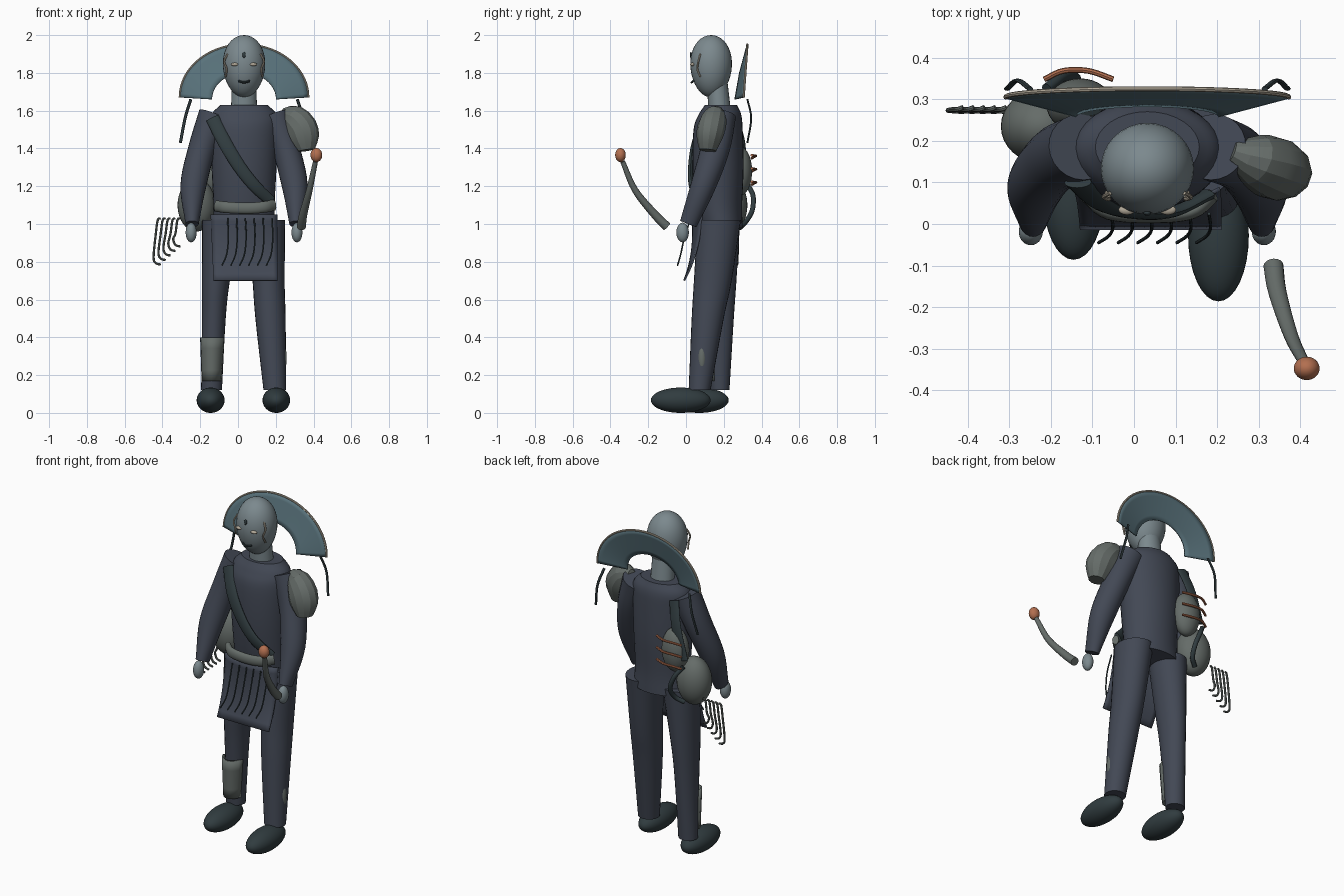
import bpy, bmesh, math
from mathutils import Vector
from math import sin, cos, pi, radians

if "Cube" in bpy.data.objects:
    bpy.data.objects.remove(bpy.data.objects["Cube"])

CX = 0.032  # body centre line


def mat(name, r, g, b):
    m = bpy.data.materials.new(name)
    m.diffuse_color = (r, g, b, 1)
    m.use_nodes = True
    m.node_tree.nodes["Principled BSDF"].inputs["Base Color"].default_value = m.diffuse_color
    return m


SKIN = mat("skin", .20, .25, .27)
CLOTH = mat("cloth", .055, .065, .09)
DARK = mat("dark", .03, .045, .05)
ARMOUR = mat("armour", .13, .15, .14)
TEAL = mat("teal", .10, .17, .20)
TAN = mat("tan", .45, .40, .32)
COPPER = mat("copper", .45, .16, .08)


def finish(bm, name, m, angle=40):
    bmesh.ops.recalc_face_normals(bm, faces=bm.faces)
    me = bpy.data.meshes.new(name)
    bm.to_mesh(me)
    bm.free()
    me.materials.append(m)
    ob = bpy.data.objects.new(name, me)
    bpy.context.collection.objects.link(ob)
    bpy.ops.object.select_all(action='DESELECT')
    ob.select_set(True)
    bpy.context.view_layer.objects.active = ob
    bpy.ops.object.shade_smooth_by_angle(angle=radians(angle))
    return ob


def spline(pts, sub):
    """Catmull-Rom samples through points of any dimension."""
    p = [tuple(2 * a - b for a, b in zip(pts[0], pts[1]))] + list(pts)
    p.append(tuple(2 * a - b for a, b in zip(pts[-1], pts[-2])))
    out = []
    for i in range(1, len(p) - 2):
        for k in range(sub):
            t = k / sub
            out.append([.5 * (2 * b + (c - a) * t + (2 * a - 5 * b + 4 * c - d) * t * t
                              + (3 * b - a - 3 * c + d) * t ** 3)
                        for a, b, c, d in zip(*p[i - 1:i + 3])])
    return out + [list(pts[-1])]


def sweep(name, pts, m, ref=(0, 1, 0), n=16, sub=5, level=False, angle=40):
    """Elliptic tube through (x, y, z, ra, rb); level keeps rings horizontal."""
    path = spline(pts, sub)
    bm = bmesh.new()
    rings = []
    for i, (x, y, z, ra, rb) in enumerate(path):
        a, b = Vector((1, 0, 0)), Vector((0, 1, 0))
        if not level:
            t = Vector(path[min(i + 1, len(path) - 1)][:3]) - Vector(path[max(i - 1, 0)][:3])
            a = Vector(ref).cross(t).normalized()
            b = t.normalized().cross(a)
        rings.append([bm.verts.new(Vector((x, y, z)) + a * ra * cos(2 * pi * k / n)
                                   + b * rb * sin(2 * pi * k / n)) for k in range(n)])
    for r, s in zip(rings, rings[1:]):
        for k in range(n):
            bm.faces.new((r[k], r[(k + 1) % n], s[(k + 1) % n], s[k]))
    bm.faces.new(rings[0])
    bm.faces.new(rings[-1])
    return finish(bm, name, m, angle)


def wire(name, pts, r, m, ref=(0, 1, 0), n=8):
    return sweep(name, [(*p, r, r) for p in pts], m, ref, n)


def ball(name, c, r, m, egg=0):
    """Ellipsoid; egg narrows the lower half."""
    bm = bmesh.new()
    bmesh.ops.create_uvsphere(bm, u_segments=32, v_segments=20, radius=1)
    for v in bm.verts:
        w = 1 + egg * v.co.z
        v.co = Vector((c[0] + r[0] * v.co.x * w, c[1] + r[1] * v.co.y * w, c[2] + r[2] * v.co.z))
    return finish(bm, name, m, 60)


def sheet(name, f, nu, nv, thick, m):
    bm = bmesh.new()
    g = [[bm.verts.new(f(i / nu, j / nv)) for j in range(nv + 1)] for i in range(nu + 1)]
    for i in range(nu):
        for j in range(nv):
            bm.faces.new((g[i][j], g[i + 1][j], g[i + 1][j + 1], g[i][j + 1]))
    ob = finish(bm, name, m)
    s = ob.modifiers.new("thickness", 'SOLIDIFY')
    s.thickness, s.offset = thick, 0
    return ob


def mirrored(pts, s):
    """Left-hand points mirrored about the body centre for s = 1."""
    return [(p[0] if s < 0 else 2 * CX - p[0], *p[1:]) for p in pts]


# torso, neck, head
sweep("torso", [(CX, .19, .98, .165, .11), (CX, .175, 1.1, .162, .122), (CX, .17, 1.3, .172, .135),
                (CX, .17, 1.5, .18, .13), (CX, .18, 1.58, .172, .112), (CX, .185, 1.63, .125, .085)],
      CLOTH, n=32, level=True)
sweep("neck", [(CX, .18, 1.58, .07, .06), (CX, .165, 1.75, .064, .055)], SKIN, n=24, level=True)
ball("head", (CX, .133, 1.835), (.112, .11, .165), SKIN, .08)

# face
for s in (-1, 1):
    ball("eye", (CX + s * .049, .034, 1.845), (.02, .012, .009), TAN)
    wire("cheek_mark", [(CX + s * .088, .075, 1.90), (CX + s * .105, .065, 1.86),
                        (CX + s * .092, .06, 1.82), (CX + s * .098, .075, 1.78)], .005, TAN)
wire("mouth", [(CX - .03, .04, 1.757), (CX, .03, 1.75), (CX + .03, .04, 1.757)], .006, DARK, (0, 0, 1))
ball("brow_mark", (CX, .026, 1.895), (.009, .006, .016), DARK)


# fan crest behind the head with rim and ribbons
def fan(u, v):
    a = pi * u
    r, h = .17 + .17 * v, .14 + .14 * v
    return (CX + r * cos(a), .26 + .045 * v + (.025 - .005 * v) * sin(a), 1.66 + .01 * v + h * sin(a))


sheet("fan_crest", fan, 40, 6, .008, TEAL)
wire("fan_rim", [fan(k / 24, 1) for k in range(25)], .006, TAN)
for s in (-1, 1):
    sweep("ribbon", mirrored([(-.25, .325, 1.66, .008, .005), (-.28, .345, 1.56, .008, .005),
                              (-.305, .325, 1.43, .008, .005)], s), DARK, n=8)

# arms and hands
for s in (-1, 1):
    sweep("arm", mirrored([(-.125, .185, 1.575, .085, .08), (-.19, .155, 1.4, .073, .077),
                           (-.237, .09, 1.2, .068, .066), (-.243, .012, 1.0, .035, .046)], s), CLOTH, n=24)
    ball("hand", mirrored([(-.248, -.018, .955)], s)[0], (.029, .033, .052), SKIN)

# legs in a slight stride, shoes
sweep("left_leg", [(-.09, .175, 1.02, .1, .112), (-.117, .172, .7, .074, .095),
                   (-.128, .175, .5, .063, .078), (-.14, .18, .12, .055, .05)], CLOTH, n=24, level=True)
sweep("right_leg", [(.15, .175, 1.02, .1, .115), (.162, .142, .7, .085, .1),
                    (.172, .115, .5, .08, .085), (.195, .072, .12, .06, .058)], CLOTH, n=24, level=True)
ball("left_shoe", (-.145, .07, .067), (.074, .156, .067), DARK)
ball("right_shoe", (.203, -.028, .067), (.073, .158, .067), DARK)


# shin guard and side plate
def shin(u, v):
    a = pi * (1.06 + .88 * u)
    return (-.14 + .004 * v + (.048 + .012 * v) * cos(a), .165 + (.065 + .012 * v) * sin(a), .17 + .23 * v)


sheet("shin_guard", shin, 8, 4, .012, ARMOUR)
ball("side_plate", (.238, .085, .29), (.02, .022, .07), ARMOUR)


# apron with hanging cords
def apron(u, v):
    w = .175 - .005 * v
    t = 2 * u - 1
    y = .035 + .02 * v - .065 * v ** 2.5 + .05 * t * t * (1 - v)
    return (CX + .008 * v + w * t, y, 1.05 - .35 * v)


sheet("apron", apron, 14, 10, .01, CLOTH)
for k in range(6):
    x = -.085 + .047 * k
    wire("apron_cord", [(x + .03, .025, 1.03), (x + .034, -.008, .93), (x + .025, -.028, .84),
                        (x, -.045, .78)], .004, DARK, (1, 0, 0))

# belt and chest sash
sweep("belt", [(-.115, .07, 1.095, .018, .03), (-.06, .028, 1.088, .018, .03), (.05, .02, 1.083, .018, .03),
               (.14, .03, 1.09, .018, .03), (.19, .07, 1.1, .018, .03)], ARMOUR, (0, 0, 1))
sweep("sash", [(-.135, .10, 1.56, .036, .014), (-.07, .045, 1.43, .036, .014), (.01, .025, 1.3, .034, .014),
               (.09, .03, 1.2, .032, .014), (.175, .07, 1.12, .028, .014)], DARK, (0, 1, 0))

# back packs, straps and bars
ball("upper_pack", (-.13, .285, 1.28), (.08, .065, .13), ARMOUR)
ball("lower_pack", (-.22, .235, 1.1), (.1, .09, .14), ARMOUR)
for z in (1.22, 1.29, 1.36):
    wire("pack_bar", [(-.215, .348, z - .012), (-.17, .368, z), (-.11, .368, z), (-.05, .348, z + .004)],
         .007, COPPER, (0, 0, 1))
sweep("back_strap", [(-.11, .27, 1.56, .032, .01), (-.15, .305, 1.42, .032, .01),
                     (-.2, .31, 1.24, .032, .01)], DARK)
wire("pack_strap", [(-.21, .325, 1.21), (-.17, .355, 1.15), (-.14, .35, 1.07), (-.15, .315, 1.01),
                    (-.19, .285, .98)], .013, DARK, (1, 0, 0), 12)

# rack of hooked tines
for k in range(5):
    x, z = -.423 + .026 * k, .785 + .024 * k
    wire("tine", [(x + .012, .28, 1.03), (x - .002, .275, 1.02), (x - .012, .275, .95), (x - .024, .273, z + .04),
                  (x - .012, .272, z + .008), (x + .014, .27, z)], .006, ARMOUR, (0, 1, 0))

# shoulder guard
sweep("shoulder_guard", [(.235, .175, 1.585, .03, .025), (.29, .155, 1.565, .07, .062),
                         (.335, .135, 1.51, .085, .075), (.352, .122, 1.45, .078, .066),
                         (.362, .115, 1.39, .045, .045)], ARMOUR, n=12, sub=2, angle=20)

# club with round head
sweep("club", [(.335, -.1, .985, .024, .024), (.345, -.165, 1.05, .022, .022), (.378, -.27, 1.18, .017, .017),
               (.41, -.335, 1.33, .013, .013)], ARMOUR, (1, 0, 0))
ball("club_head", (.415, -.347, 1.365), (.031, .028, .037), COPPER)
